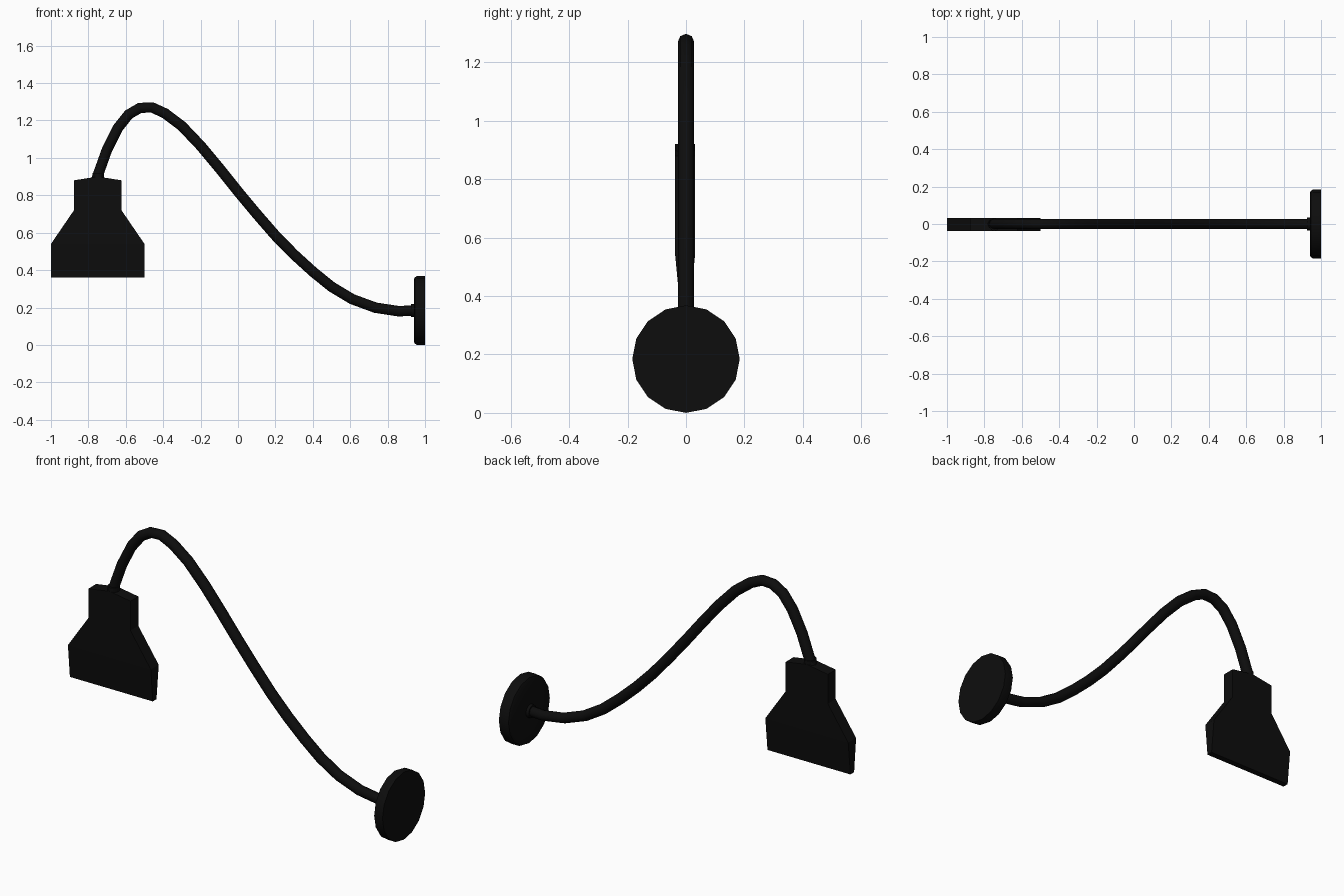
import bpy
import bmesh
import math
from mathutils import Vector

if "Cube" in bpy.data.objects:
    bpy.data.objects.remove(bpy.data.objects["Cube"])

black = bpy.data.materials.new("matte_black")
black.diffuse_color = (0.004, 0.004, 0.004, 1)
black.use_nodes = True
black.node_tree.nodes["Principled BSDF"].inputs["Base Color"].default_value = black.diffuse_color


def make_loft(name, rings, angle=30):
    """Skin a list of closed rings, cap both ends, smooth by angle."""
    bm = bmesh.new()
    loops = [[bm.verts.new(p) for p in ring] for ring in rings]
    n = len(loops[0])
    for a, b in zip(loops, loops[1:]):
        for i in range(n):
            j = (i + 1) % n
            bm.faces.new((a[i], a[j], b[j], b[i]))
    bm.faces.new(loops[0])
    bm.faces.new(loops[-1])
    bmesh.ops.recalc_face_normals(bm, faces=bm.faces)
    mesh = bpy.data.meshes.new(name)
    bm.to_mesh(mesh)
    bm.free()
    mesh.shade_smooth()
    mesh.set_sharp_from_angle(angle=math.radians(angle))
    mesh.materials.append(black)
    obj = bpy.data.objects.new(name, mesh)
    bpy.context.collection.objects.link(obj)
    return obj


def ring(centre, u, v, sides):
    """Ellipse ring spanned by the half-axes u and v."""
    steps = [2 * math.pi * i / sides for i in range(sides)]
    return [centre + u * math.cos(t) + v * math.sin(t) for t in steps]


X, Y, Z = Vector((1, 0, 0)), Vector((0, 1, 0)), Vector((0, 0, 1))

# Wall plate: 16-sided disc, rounded inner rim, small boss for the arm
R = 0.184
plate_profile = [(1.0, R), (0.957, R), (0.946, R - 0.006), (0.94, R - 0.018),
                 (0.94, 0.036), (0.925, 0.034)]
make_loft("wall_plate",
          [ring(Vector((x, 0, R)), Z * r, Y * r, 16) for x, r in plate_profile])

# Gooseneck arm: octagonal tube along an S-shaped path
path = [(-0.765, 0.86), (-0.752, 0.90), (-0.70, 1.045), (-0.642, 1.16),
        (-0.585, 1.232), (-0.525, 1.267), (-0.46, 1.27), (-0.39, 1.238),
        (-0.30, 1.17), (-0.20, 1.065), (-0.10, 0.945), (0.0, 0.82),
        (0.10, 0.70), (0.20, 0.585), (0.30, 0.483), (0.40, 0.392),
        (0.50, 0.311), (0.61, 0.245), (0.735, 0.199), (0.86, 0.18),
        (0.95, 0.185)]
pts = [Vector((x, 0, z)) for x, z in path]
arm_rings = []
for i, p in enumerate(pts):
    tangent = (pts[min(i + 1, len(pts) - 1)] - pts[max(i - 1, 0)]).normalized()
    side = Y.cross(tangent)
    arm_rings.append(ring(p, side * 0.028, Y * 0.028, 8))
make_loft("gooseneck_arm", arm_rings, 50)

# Flat shade: flared panel, thinner at the lower edge, shallow pitched top
CX = -0.75
rows = [(0.36, 0.36, 0.25, -0.020, 0.012), (0.54, 0.54, 0.25, -0.037, 0.031),
        (0.72, 0.72, 0.127, -0.037, 0.031), (0.88, 0.90, 0.127, -0.037, 0.031)]
shade_rings = []
for z, ridge, half, front, back in rows:
    shade_rings.append([Vector((CX + s * half, y, ridge if s == 0 else z))
                        for y, order in ((front, (-1, 0, 1)), (back, (1, 0, -1)))
                        for s in order])
shade = make_loft("lamp_shade", shade_rings, 5)
# Split the pitched cap along its ridge so both slopes stay flat
bm = bmesh.new()
bm.from_mesh(shade.data)
ridge = [v for v in bm.verts if v.co.z > 0.89]
bmesh.ops.connect_verts(bm, verts=ridge)
bm.to_mesh(shade.data)
bm.free()
shade.data.set_sharp_from_angle(angle=math.radians(5))

# Collar where the arm enters the shade
make_loft("shade_collar",
          [ring(Vector((-0.747, -0.003, z)), X * 0.03, Y * 0.034, 12)
           for z in (0.87, 0.92)])
